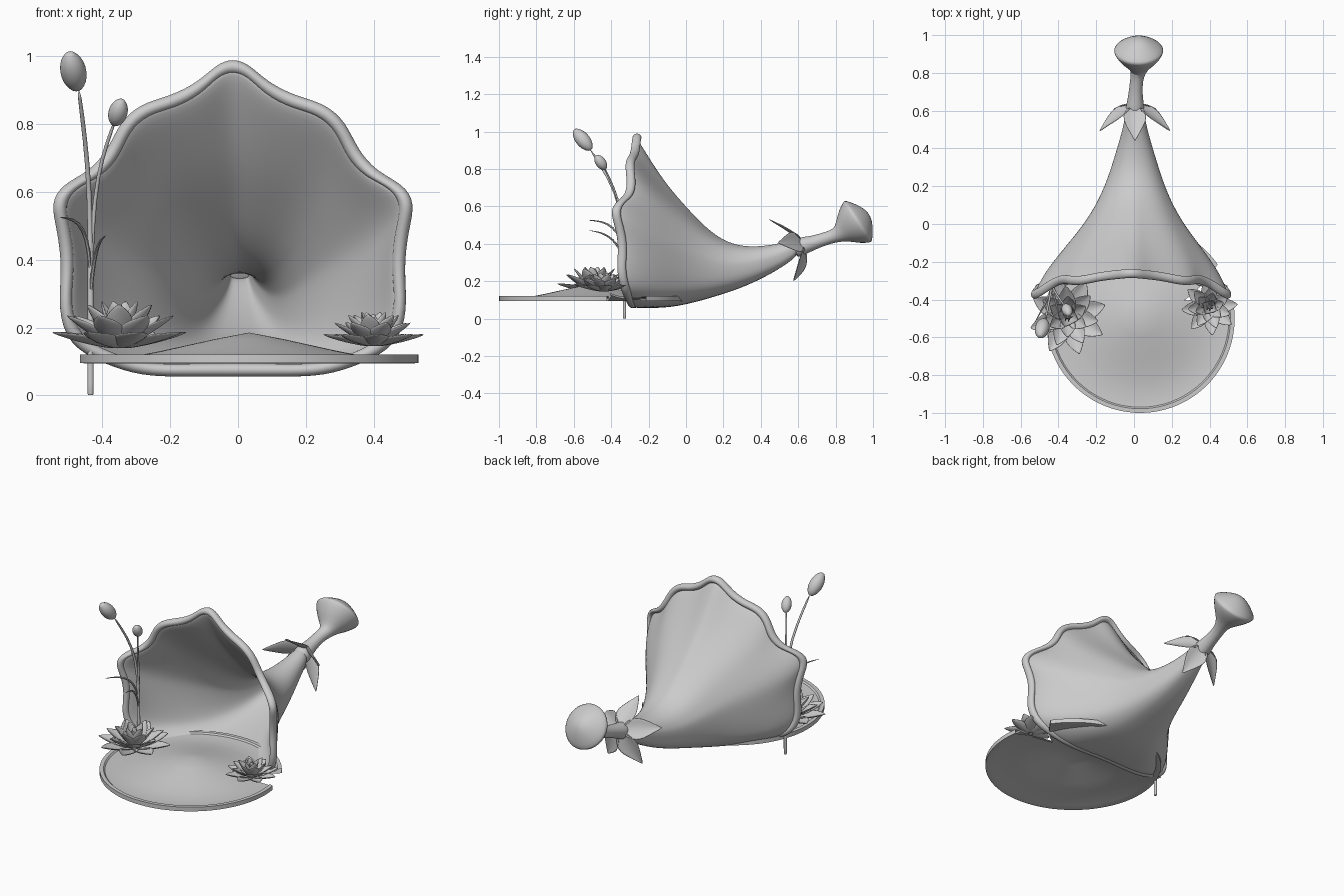
import bpy, bmesh, math
from mathutils import Vector, Matrix

if "Cube" in bpy.data.objects:
    bpy.data.objects.remove(bpy.data.objects["Cube"])


def finish(name, bm, thick=0, subsurf=0, angle=50):
    bmesh.ops.remove_doubles(bm, verts=bm.verts, dist=0.0004)
    me = bpy.data.meshes.new(name)
    bm.to_mesh(me)
    bm.free()
    ob = bpy.data.objects.new(name, me)
    bpy.context.collection.objects.link(ob)
    if thick:
        m = ob.modifiers.new("thickness", 'SOLIDIFY')
        m.thickness, m.offset = thick, -1
    if subsurf:
        m = ob.modifiers.new("smooth", 'SUBSURF')
        m.levels = m.render_levels = subsurf
    bpy.ops.object.select_all(action='DESELECT')
    ob.select_set(True)
    bpy.context.view_layer.objects.active = ob
    bpy.ops.object.shade_smooth_by_angle(angle=math.radians(angle))
    return ob


def loft(bm, rings, closed=True):
    vs = [[bm.verts.new(p) for p in r] for r in rings]
    n = len(vs[0])
    for a, b in zip(vs, vs[1:]):
        for j in range(n if closed else n - 1):
            k = (j + 1) % n
            bm.faces.new((a[j], b[j], b[k], a[k]))
    return vs


def sweep(name, pts, radii, sides=12, subsurf=1):
    # round section carried along a path
    bm = bmesh.new()
    pts = [Vector(p) for p in pts]
    rings = []
    for i, (p, r) in enumerate(zip(pts, radii)):
        d = (pts[min(i + 1, len(pts) - 1)] - pts[max(i - 1, 0)]).normalized()
        u = Vector((1, 0, 0))
        u = (u - d * u.dot(d)).normalized()
        v = d.cross(u)
        rings.append([p + r * (math.cos(a) * u + math.sin(a) * v)
                      for a in (2 * math.pi * k / sides for k in range(sides))])
    vs = loft(bm, rings)
    bm.faces.new(vs[0])
    bm.faces.new(vs[-1])
    bmesh.ops.recalc_face_normals(bm, faces=bm.faces)
    return finish(name, bm, 0, subsurf)


def petal(bm, mat, length, width, curl, cup, prof=(.4, .8, 1.05, 1, .65, .02)):
    # pointed leaf along local +x, cupped towards local +z
    rows = []
    for i, w in enumerate(prof):
        t = i / 5
        rows.append([mat @ Vector((length * t, s * w * width / 2,
                                   curl * t * t + cup * w * s * s)) for s in (-1, -.5, 0, .5, 1)])
    loft(bm, rows, closed=False)


# trumpet-shaped blossom: wavy rim (x, z, y) blended back into ellipses
half = [(0, .055, -.28), (.15, .055, -.29), (.27, .056, -.29), (.38, .092, -.31),
        (.475, .155, -.33), (.505, .26, -.355), (.49, .38, -.34), (.505, .49, -.36),
        (.525, .565, -.385), (.49, .62, -.365), (.41, .655, -.31), (.355, .72, -.295),
        (.325, .795, -.305), (.265, .85, -.305), (.18, .87, -.285), (.1, .91, -.275),
        (.045, .965, -.27), (0, .98, -.265)]
rim = half + [(-x, z, y) for x, z, y in half[-2:0:-1]]
stations = [(-.28, .975, .055, .515, 1), (-.2, .845, .055, .47, .8), (-.1, .705, .057, .37, .5),
            (0, .595, .073, .275, .3), (.1, .49, .1, .207, .15), (.2, .415, .13, .16, .05),
            (.3, .385, .165, .125, 0), (.4, .385, .21, .095, 0), (.5, .40, .265, .065, 0),
            (.6, .43, .335, .047, 0)]
bm = bmesh.new()
rings = []
for y, top, bot, hw, w in stations:
    ring = []
    for x, z, ry in rim:
        u, v = x / .515, (z - .515) / .46
        a = math.atan2(v, u)
        cu, cv = math.cos(a), math.sin(a)
        if cv < 0:  # fuller lower half
            cu = math.copysign(abs(cu) ** .75, cu)
            cv = -abs(cv) ** .75
        u = u * w + cu * (1 - w)
        v = v * w + cv * (1 - w)
        ring.append((u * hw - .015 * w + .005 * (1 - w), y + (ry + .28) * w ** 1.5,
                     (top + bot) / 2 + v * (top - bot) / 2))
    rings.append(ring)
loft(bm, rings)
finish("blossom_trumpet", bm, .026, 2, 80)

# rolled lip along the blossom rim
bm = bmesh.new()
rings = []
for x, z, y in rim + rim[:1]:
    out = Vector((x / .5, 0, (z - .5) / .45)).normalized()
    c = Vector((x - .015, y + .005, z)) - out * (.02 if z < .1 else .006)
    rings.append([c + out * .022 * math.cos(t) + Vector((0, .026 * math.sin(t), 0))
                  for t in (2 * math.pi * k / 8 for k in range(8))])
loft(bm, rings)
bmesh.ops.remove_doubles(bm, verts=bm.verts, dist=.0004)
bmesh.ops.recalc_face_normals(bm, faces=bm.faces)
finish("blossom_lip", bm, 0, 2, 80)

# neck and flared knob behind the blossom
c, ax = Vector((.025, .92, .52)), Vector((0, .835, .55))
path = [(.005, .57, .365), (.005, .61, .385), (.008, .68, .405), (.012, .76, .432)]
rad = [.05, .052, .037, .034]
for s, r in ((-.135, .038), (-.1, .062), (-.055, .106), (-.006, .134), (.004, .133),
             (.04, .086), (.066, .035), (.069, .006)):
    path.append(c + ax * s)
    rad.append(r)
sweep("neck_and_knob", path, rad, 20)

# five sepals round the neck
bm = bmesh.new()
a = Vector((0, .93, .37))
up = Vector((0, -.37, .93))
for k in range(5):
    t = math.radians(90 + 72 * k)
    radial = Vector((math.cos(t), 0, 0)) + up * math.sin(t)
    x = (radial * .85 - a * .53).normalized()
    yv = a.cross(radial).normalized()
    zv = x.cross(yv)
    m = Matrix((x, yv, zv)).transposed().to_4x4()
    m.translation = Vector((.005, .625, .392)) + radial * .03
    sg = 1 if zv.dot(a) < 0 else -1
    petal(bm, m, .205, .125, .01 * sg, -.016 * sg, (.6, .95, 1, .72, .38, .02))
finish("sepals", bm, .005, 1)

# round leaf pad with a notch and raised edge
bm = bmesh.new()
prof = [(0, .185), (.1, .166), (.2, .144), (.25, .133), (.33, .117), (.42, .108), (.47, .112),
        (.478, .12), (.5, .12), (.5, .095), (.478, .094), (.46, .1), (.33, .109), (.25, .125),
        (.1, .158), (0, .178)]
rings = []
for r, z in prof:
    h = 13 * max(0, (r - .25) / .25)
    row = []
    for k in range(73):
        t = math.radians(22 + h + (360 - 2 * h) * k / 72)
        row.append((.033 + r * math.cos(t), -.5 + r * math.sin(t), z))
    rings.append(row)
loft(bm, rings, closed=False)
bmesh.ops.recalc_face_normals(bm, faces=bm.faces)
finish("leaf_pad", bm, 0, 0, 35)


# water flowers: rings of petals (count, length, lift, width, phase)
def flower(name, center, s, phase):
    bm = bmesh.new()
    for n, length, lift, width, ph in ((8, .195, 5, .1, 0), (7, .17, 22, .09, .5),
                                       (6, .15, 40, .08, .2), (4, .13, 57, .065, .6),
                                       (3, .11, 75, .05, 0)):
        for k in range(n):
            m = (Matrix.Translation(center)
                 @ Matrix.Rotation(2 * math.pi * (k + ph) / n + phase, 4, 'Z')
                 @ Matrix.Rotation(-math.radians(lift), 4, 'Y')
                 @ Matrix.Translation((.015 * s, 0, 0)))
            petal(bm, m, length * s, width * s, .03 * s, .02 * s)
    return finish(name, bm, .005, 1)


flower("large_flower", (-.35, -.49, .14), 1.0, .3)
flower("small_flower", (.40, -.44, .147), .72, .1)

# bud stems, buds and curling blades
sweep("tall_stem", [(-.435, -.329, 0), (-.435, -.329, .003), (-.435, -.328, .2),
                    (-.435, -.328, .4), (-.438, -.35, .6), (-.45, -.41, .75),
                    (-.472, -.52, .915)], [.01, .01, .01, .009, .008, .007, .007], 8)
sweep("short_stem", [(-.433, -.328, .35), (-.43, -.335, .5), (-.415, -.365, .65),
                     (-.385, -.41, .75), (-.363, -.438, .81)], [.007, .007, .006, .006, .005], 8)


def bud(name, start, end, r):
    s, e = Vector(start), Vector(end)
    ts = (0, .03, .2, .42, .65, .85, .96, 1)
    sweep(name, [s.lerp(e, t) for t in ts],
          [r * k for k in (.2, .45, .88, 1.06, 1.02, .75, .4, .25)], 14)


bud("tall_bud", (-.474, -.508, .903), (-.498, -.597, 1.01), .038)
bud("short_bud", (-.365, -.43, .798), (-.343, -.482, .872), .028)
sweep("upper_blade", [(-.437, -.33, .36), (-.44, -.35, .43), (-.455, -.39, .49),
                      (-.485, -.45, .522), (-.53, -.53, .525)], [.006, .007, .007, .006, .001], 6)
sweep("lower_blade", [(-.435, -.328, .29), (-.43, -.345, .36), (-.42, -.39, .425),
                      (-.405, -.45, .462), (-.388, -.53, .472)], [.006, .007, .007, .005, .001], 6)
